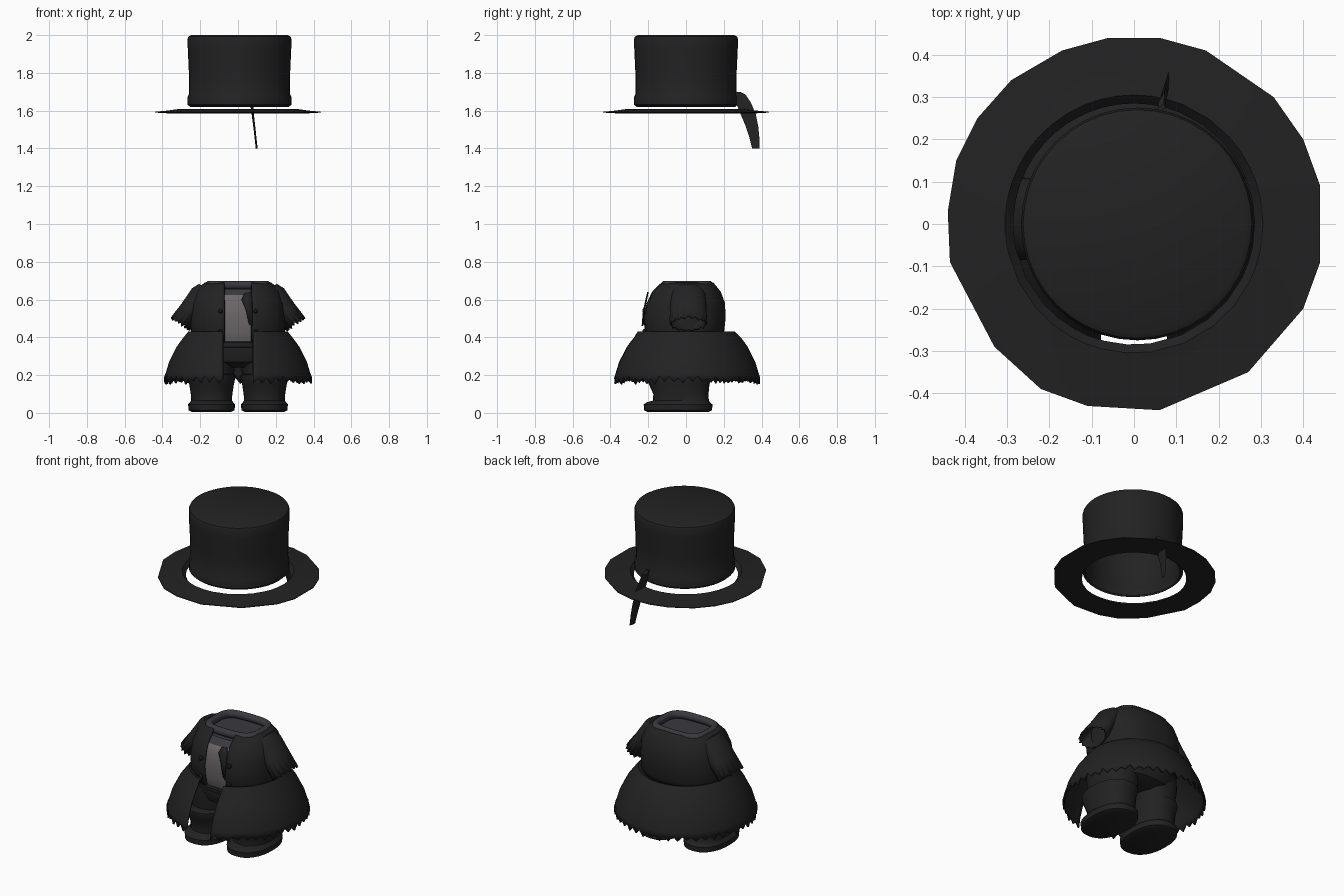
import bpy, bmesh, math, random
from mathutils import Vector

if "Cube" in bpy.data.objects:
    bpy.data.objects.remove(bpy.data.objects["Cube"])

random.seed(4)


def material(name, *rgb):
    m = bpy.data.materials.new(name)
    m.diffuse_color = (*rgb, 1)
    m.use_nodes = True
    m.node_tree.nodes["Principled BSDF"].inputs["Base Color"].default_value = m.diffuse_color
    return m


BLACK = material("black cloth", 0.016, 0.016, 0.016)
SHIRT = material("grey shirt", 0.15, 0.135, 0.14)
COLLAR = material("slate collar", 0.04, 0.04, 0.05)


def skin(name, rows, mats, caps=(False, False), ring=True, loop=False, thick=0, angle=35):
    """Bridge rows of points into a surface."""
    bm = bmesh.new()
    vs = [[bm.verts.new(p) for p in row] for row in rows]
    n = len(vs[0])
    for i in range(len(vs) if loop else len(vs) - 1):
        a, b = vs[i], vs[(i + 1) % len(vs)]
        for j in range(n if ring else n - 1):
            k = (j + 1) % n
            bm.faces.new((a[j], a[k], b[k], b[j]))
    if caps[0]:
        bm.faces.new(vs[0])
    if caps[1]:
        bm.faces.new(vs[-1])
    bmesh.ops.recalc_face_normals(bm, faces=bm.faces)
    mesh = bpy.data.meshes.new(name)
    bm.to_mesh(mesh)
    bm.free()
    for m in mats:
        mesh.materials.append(m)
    ob = bpy.data.objects.new(name, mesh)
    bpy.context.collection.objects.link(ob)
    bpy.ops.object.select_all(action='DESELECT')
    ob.select_set(True)
    bpy.context.view_layer.objects.active = ob
    bpy.ops.object.shade_smooth_by_angle(angle=math.radians(angle))
    if thick:
        mod = ob.modifiers.new("thickness", 'SOLIDIFY')
        mod.thickness = thick
    return ob


def oval(z, rx, ry, cx=0, cy=0, n=32, p=2.0, gap=0):
    """Rounded outline starting at the front; gap leaves it open there."""
    def power(v):
        return math.copysign(abs(v) ** (2 / p), v)
    a0 = math.asin((gap / rx) ** (p / 2)) if gap else 0
    steps = n - 1 if gap else n
    pts = []
    for i in range(n):
        a = a0 + (2 * math.pi - 2 * a0) * i / steps
        pts.append(Vector((cx + rx * power(math.sin(a)), cy - ry * power(math.cos(a)), z)))
    return pts


def jag(i, depth):
    """Height offset of a torn hem."""
    return (depth if i % 2 else 0) + random.uniform(-0.3, 0.3) * depth


# Hat crown, hollow below, with a slightly wider band
crown = [(1.62, .262), (1.632, .275), (1.675, .274), (1.69, .267), (1.80, .268),
         (1.93, .274), (1.98, .275), (1.992, .27), (2.0, .255)]
skin("hat_crown", [oval(z, r, r, .008, 0, 40) for z, r in crown], [BLACK],
     caps=(False, True), thick=.01)

# Hat brim with an uneven polygonal rim, separate from the crown
rim = [(-.06, .44), (.06, .44), (.17, .41), (.33, .30), (.40, .20), (.44, .09), (.44, -.09),
       (.40, -.20), (.27, -.35), (.06, -.44), (-.11, -.43), (-.22, -.39), (-.33, -.29),
       (-.435, -.09), (-.44, .03), (-.42, .15), (-.37, .25), (-.29, .34), (-.17, .41)]
outer = []
for i, a in enumerate(rim):
    b = rim[(i + 1) % len(rim)]
    outer += [Vector(a), (Vector(a) + Vector(b)) / 2]


def brim_ring(r, z, t=0):
    return [(*(p.normalized() * r * (1 - t) + p * t), z) for p in outer]


skin("hat_brim", [brim_ring(.285, 1.588), brim_ring(.305, 1.61), brim_ring(.30, 1.60, .55),
                  brim_ring(0, 1.594, 1), brim_ring(0, 1.590, 1), brim_ring(.30, 1.585, .4)],
     [BLACK], loop=True)

# Curved feather hanging behind the hat
feather = [(1.70, .262, .285), (1.685, .262, .315), (1.64, .265, .345), (1.58, .29, .37),
           (1.52, .315, .382), (1.46, .335, .388), (1.40, .35, .388)]
rows = []
for z, y0, y1 in feather:
    x = .065 + (1.70 - z) * .11
    w = .009 * (z - 1.35) / .35
    ym = (y0 + y1) / 2
    rows.append([(x - .004, y0, z), (x + w, ym, z), (x + .006, y1, z), (x - w, ym, z)])
skin("hat_feather", rows, [BLACK], caps=(True, True))

# Coat bodice, open at the front
bodice = [(.37, .235, .195, -.01), (.43, .25, .212, -.01), (.50, .252, .22, -.01),
          (.58, .245, .21, -.003), (.64, .225, .185, 0), (.675, .195, .155, .003),
          (.69, .175, .14, .004)]
skin("coat_bodice", [oval(z, rx, ry, 0, cy, 48, 2.4, .072) for z, rx, ry, cy in bodice],
     [BLACK], ring=False, thick=.012)

# Shirt with a dark lining where the neck opens
shirt = [(.345, .20, .17), (.38, .225, .19), (.43, .234, .196), (.50, .236, .204),
         (.58, .228, .196), (.625, .212, .178), (.655, .175, .14)]
ob = skin("shirt", [oval(z, rx, ry, 0, -.006, 48, 2.4) for z, rx, ry in shirt],
          [SHIRT, COLLAR], caps=(True, True))
for f in ob.data.polygons:
    f.material_index = 1 if f.center.z > .625 else 0

# Padded collar loop
path = oval(.677, .152, .117, 0, .005, 48, 3.5)
rows = []
for i, c in enumerate(path):
    t = (path[(i + 1) % 48] - path[i - 1]).normalized()
    side = Vector((t.y, -t.x, 0))
    rows.append([c + side * .022 * math.cos(a) + Vector((0, 0, .023 * math.sin(a)))
                 for a in (k * math.pi / 5 for k in range(10))])
skin("collar", rows, [COLLAR], loop=True, angle=60)

# Flared coat skirt with a torn hem
skirt = [(.425, .235), (.432, .262), (.40, .288), (.35, .325), (.27, .365), (.21, .383)]
rows = [oval(z, r, r, 0, -.005 if z > .4 else .002, 90, 2, .08) for z, r in skirt]
rows.append([p + Vector((0, 0, jag(i, .03))) for i, p in
             enumerate(oval(.16, .391, .391, 0, .002, 90, 2, .08))])
skin("coat_skirt", rows, [BLACK], ring=False, thick=.01)

# Scarf-like flap at the shirt opening
skin("neck_flap", [[(.035, -.205, .635), (.07, -.205, .64)], [(.018, -.212, .60), (.075, -.215, .60)],
                   [(.04, -.222, .55), (.075, -.228, .54)], [(.058, -.228, .47), (.075, -.235, .46)]],
     [BLACK], ring=False, thick=.006)

# Sleeves, boots, legs and buttons on both sides
for s, side in ((-1, "left"), (1, "right")):
    axis = Vector((.58 * s, 0, -.81))
    across = Vector((.81 * s, 0, .58))
    sleeve = [(.135, .645, .03, .05), (.165, .652, .052, .078), (.195, .625, .06, .092),
              (.25, .547, .058, .097), (.30, .478, .061, .099)]
    rows = []
    for k, (x, z, w, d) in enumerate(sleeve):
        row = []
        for i in range(32):
            a = i * math.pi / 16
            p = Vector((x * s, .012, z)) + across * w * math.cos(a) + Vector((0, d * math.sin(a), 0))
            row.append(p + axis * jag(i, .014) if k == 4 else p)
        rows.append(row)
    skin(side + "_sleeve", rows, [BLACK], caps=(True, False), thick=.008)

    boot = [(.006, .105, .165, -.042), (.014, .122, .18, -.042), (.045, .124, .182, -.042),
            (.056, .115, .168, -.04), (.065, .108, .148, -.027), (.10, .11, .146, -.027),
            (.15, .118, .16, -.036), (.185, .126, .172, -.038), (.20, .126, .172, -.038),
            (.207, .115, .155, -.035)]
    skin(side + "_boot", [oval(z, rx, ry, .14 * s, cy, 32, 2.3) for z, rx, ry, cy in boot],
         [BLACK], caps=(True, True))
    leg = [(.19, .11, .145), (.24, .117, .15), (.29, .125, .155), (.35, .12, .155)]
    skin(side + "_trouser_leg", [oval(z, rx, ry, .134 * s, -.02, 32, 2.3) for z, rx, ry in leg],
         [BLACK], caps=(True, True))
    for z in (.43, .54):
        y = -.216 if z < .5 else -.217
        rows = [[(.093 * s + r * math.sin(a), y - h, z + r * math.cos(a))
                 for a in (k * math.pi / 5 for k in range(10))]
                for r, h in ((.013, -.012), (.013, .008), (.007, .014))]
        skin(side + "_button", rows, [BLACK], caps=(True, True))

# Hips and belt
hips = [(.24, .10, .10), (.27, .20, .16), (.32, .245, .18), (.37, .235, .18), (.40, .22, .17)]
skin("trouser_hips", [oval(z, rx, ry, 0, -.01, 40, 2.3) for z, rx, ry in hips],
     [BLACK], caps=(True, True))
belt = [(.345, .236, .185), (.35, .248, .196), (.372, .248, .198), (.378, .236, .19)]
skin("belt", [oval(z, rx, ry, 0, -.01, 40, 2.3) for z, rx, ry in belt], [BLACK],
     caps=(True, True))
